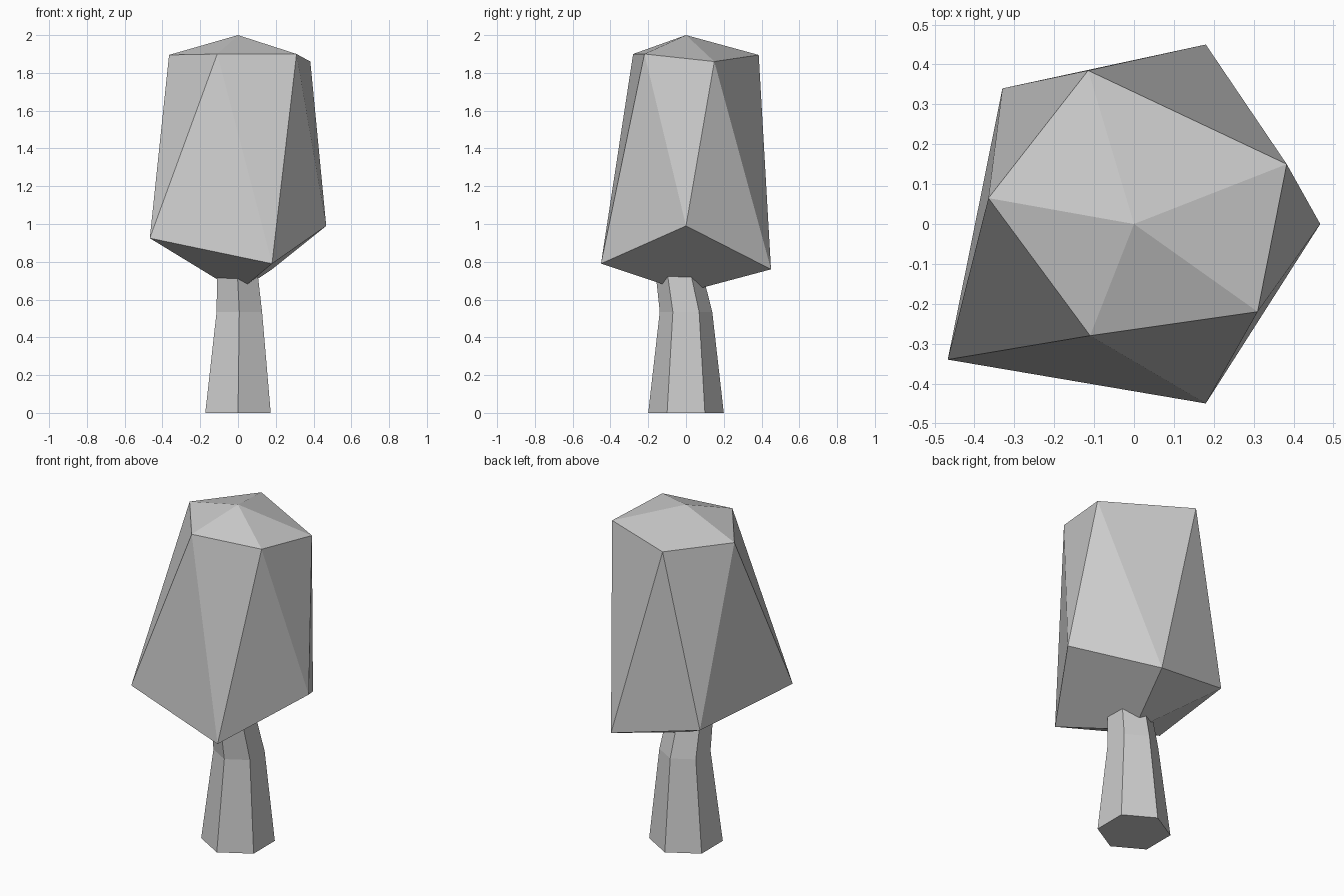
import bpy, bmesh
from math import cos, sin, pi

if "Cube" in bpy.data.objects:
    bpy.data.objects.remove(bpy.data.objects["Cube"])


def make_object(name, bm):
    bmesh.ops.recalc_face_normals(bm, faces=bm.faces)
    mesh = bpy.data.meshes.new(name)
    bm.to_mesh(mesh)
    bm.free()
    obj = bpy.data.objects.new(name, mesh)
    bpy.context.collection.objects.link(obj)
    return obj


# Trunk: six-sided, tapered, bending inside the crown (x, y, z, radius)
bm = bmesh.new()
rings = []
for x, y, z, r in [(0, 0, 0, 0.2), (0.007, 0, 0.535, 0.139), (-0.02, -0.095, 1.06, 0.1)]:
    rings.append([bm.verts.new((x + r * cos(pi / 6 + i * pi / 3),
                                y + r * sin(pi / 6 + i * pi / 3), z)) for i in range(6)])
for low, high in zip(rings, rings[1:]):
    for i in range(6):
        j = (i + 1) % 6
        bm.faces.new((low[i], low[j], high[j], high[i]))
bm.faces.new(rings[0][::-1])
bm.faces.new(rings[-1])
make_object("trunk", bm)

# Crown: irregular stretched icosahedron, two interleaved rings of five and two tips
bm = bmesh.new()
lower = [bm.verts.new(p) for p in [(0.467, 0, 0.99), (0.18, 0.45, 0.76), (-0.33, 0.34, 0.87),
                                   (-0.467, -0.34, 0.925), (0.18, -0.45, 0.79)]]
upper = [bm.verts.new(p) for p in [(0.383, 0.15, 1.86), (-0.115, 0.385, 1.895), (-0.365, 0.065, 1.895),
                                   (-0.11, -0.28, 1.9), (0.31, -0.22, 1.9)]]
top = bm.verts.new((0, 0, 2))
bottom = bm.verts.new((0, 0, 0.64))
for i in range(5):
    j = (i + 1) % 5
    bm.faces.new((top, upper[i], upper[j]))
    bm.faces.new((upper[i], lower[i], lower[j]))
    bm.faces.new((upper[i], lower[j], upper[j]))
    bm.faces.new((bottom, lower[j], lower[i]))
make_object("crown", bm)
